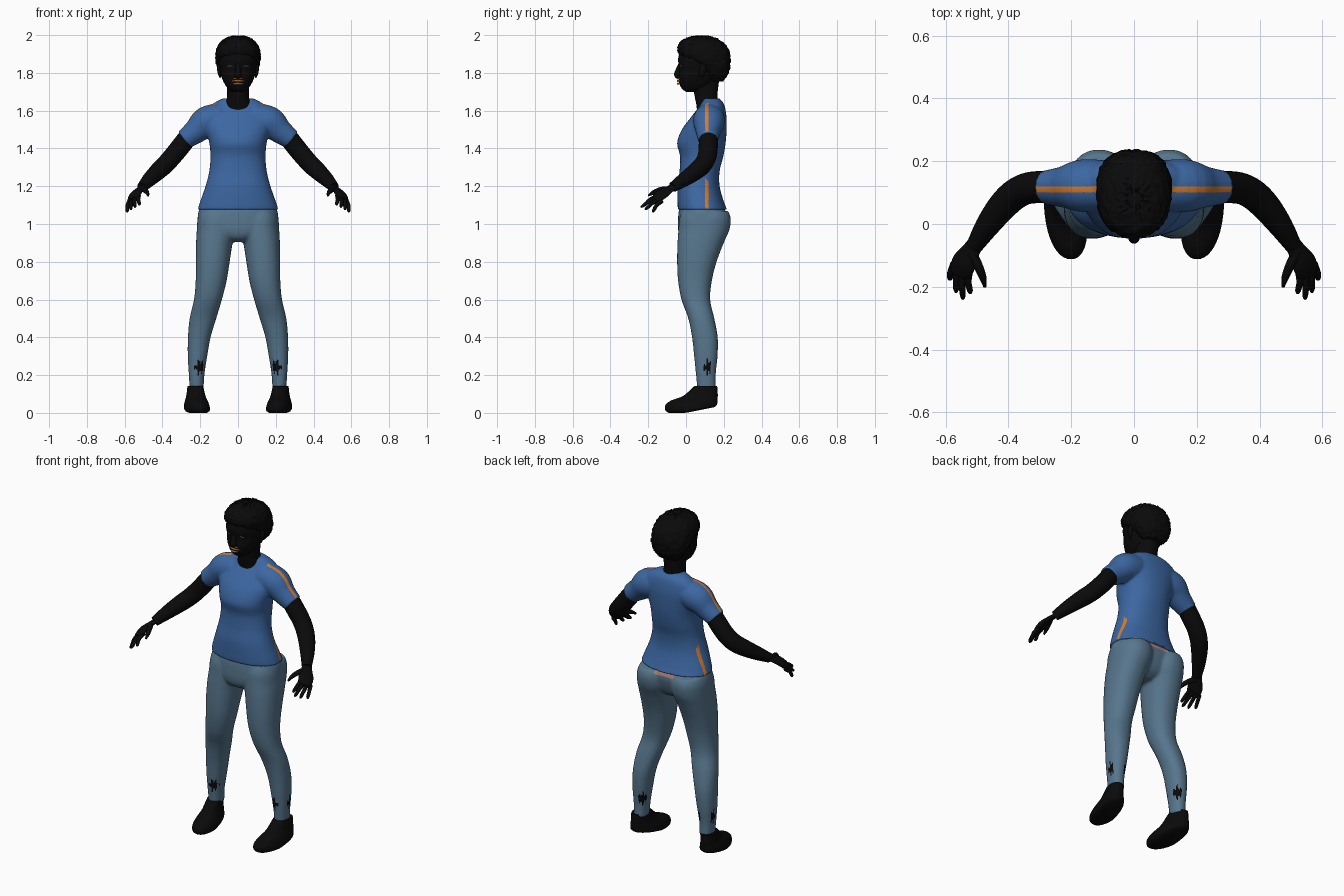
import bpy, bmesh, math, random
from mathutils import Vector

random.seed(4)
cube = bpy.data.objects.get("Cube")
if cube:
    bpy.data.objects.remove(cube)


def material(name, rgb):
    m = bpy.data.materials.new(name)
    m.use_nodes = True
    m.diffuse_color = (*rgb, 1)
    bsdf = m.node_tree.nodes["Principled BSDF"]
    bsdf.inputs["Base Color"].default_value = (*rgb, 1)
    bsdf.inputs["Roughness"].default_value = 0.8
    return m


BLACK = material("near_black", (0.003, 0.003, 0.003))
BLUE = material("shirt_blue", (0.045, 0.135, 0.36))
DENIM = material("faded_denim", (0.095, 0.18, 0.265))
ORANGE = material("orange", (0.65, 0.2, 0.03))
NAVY = material("dark_navy", (0.008, 0.006, 0.035))
PINK = material("dusty_pink", (0.45, 0.24, 0.2))
GREY = material("eye_grey", (0.25, 0.27, 0.3))


def spline(rows, steps):
    """Catmull-Rom interpolation through rows of numbers."""
    rows = [Vector(r) for r in rows]
    out = []
    for i in range(len(rows) - 1):
        a, b, c, d = rows[max(i - 1, 0)], rows[i], rows[i + 1], rows[min(i + 2, len(rows) - 1)]
        for k in range(steps):
            t = k / steps
            out.append(b + (c - a) * t / 2 + (a * 2 - b * 5 + c * 4 - d) * t * t / 2
                       + (b * 3 - a - c * 3 + d) * t ** 3 / 2)
    return out + [rows[-1]]


def skin(bm, rings, mat=0):
    """Join rings of points into a closed tube."""
    loops = [[bm.verts.new(p) for p in ring] for ring in rings]
    n = len(loops[0])
    faces = [bm.faces.new(loops[0]), bm.faces.new(loops[-1])]
    for a, b in zip(loops, loops[1:]):
        faces += [bm.faces.new((a[i], a[(i + 1) % n], b[(i + 1) % n], b[i])) for i in range(n)]
    for f in faces:
        f.material_index = mat


def stack(bm, rows, s=1, n=40, steps=5, power=0.9):
    """Horizontal rounded rings given as (z, x0, x1, y0, y1)."""
    def bend(v):
        return math.copysign(abs(v) ** power, v)
    rings = []
    for z, x0, x1, y0, y1 in spline(rows, steps):
        ring = []
        for i in range(n):
            a = math.tau * i / n
            ring.append((s * ((x0 + x1) / 2 + (x1 - x0) / 2 * bend(math.cos(a))),
                         (y0 + y1) / 2 + (y1 - y0) / 2 * bend(math.sin(a)), z))
        rings.append(ring)
    skin(bm, rings)


def tube(bm, pts, s=1, n=16, steps=4, mat=0, side=(0, 0, 1), flat=1.0):
    """Round tube through (x, y, z, radius); flat squeezes it along side."""
    path = spline(pts, steps)
    rings = []
    for i, p in enumerate(path):
        d = (path[min(i + 1, len(path) - 1)] - path[max(i - 1, 0)]).to_3d().normalized()
        u = d.cross(Vector(side)).normalized()
        v = u.cross(d)
        ring = []
        for k in range(n):
            a = math.tau * k / n
            q = p.to_3d() + p[3] * (u * math.cos(a) + v * math.sin(a) * flat)
            ring.append((q.x * s, q.y, q.z))
        rings.append(ring)
    skin(bm, rings, mat)


def finish(bm, name, mats, voxel=0):
    bmesh.ops.recalc_face_normals(bm, faces=bm.faces)
    me = bpy.data.meshes.new(name)
    bm.to_mesh(me)
    bm.free()
    ob = bpy.data.objects.new(name, me)
    bpy.context.scene.collection.objects.link(ob)
    if voxel:  # fuse overlapping volumes into one soft surface
        mod = ob.modifiers.new("fuse", 'REMESH')
        mod.mode, mod.voxel_size = 'VOXEL', voxel
        soft = ob.modifiers.new("soften", 'SMOOTH')
        soft.factor, soft.iterations = 0.5, 6
        fused = bpy.data.meshes.new_from_object(ob.evaluated_get(bpy.context.evaluated_depsgraph_get()))
        ob.modifiers.clear()
        ob.data = fused
    ob.data.materials.clear()
    for m in mats:
        ob.data.materials.append(m)
    bpy.ops.object.select_all(action='DESELECT')
    ob.select_set(True)
    bpy.context.view_layer.objects.active = ob
    bpy.ops.object.shade_smooth_by_angle(angle=math.radians(60))
    return ob


# Shirt: torso and sleeves fused
bm = bmesh.new()
torso = [(1.075, .215, -.043, .218), (1.12, .2, -.045, .2), (1.2, .172, -.045, .178), (1.28, .152, -.034, .178),
         (1.36, .146, -.032, .198), (1.43, .152, -.047, .21), (1.5, .17, -.022, .215), (1.56, .18, .022, .215),
         (1.61, .165, .06, .208), (1.642, .125, .078, .197), (1.665, .08, .09, .175)]
stack(bm, [(z, -w, w, f, b) for z, w, f, b in torso], n=56)
for s in (1, -1):
    tube(bm, [(.08, .122, 1.56, .08), (.165, .122, 1.54, .084), (.225, .118, 1.49, .066), (.286, .117, 1.445, .053)],
         s, n=32)
shirt = finish(bm, "shirt", [BLUE, BLACK, ORANGE], 0.0065)
for f in shirt.data.polygons:
    x, y, z = f.center
    f.material_index = 0
    if z > 1.612 + 7 * x * x + 0.35 * (y - 0.04):      # neckline opening
        f.material_index = 1
    elif abs(y - 0.11) < 0.0095 and abs(x) > 0.12 and f.normal.z > 0.2:   # shoulder seam
        f.material_index = 2

# Trousers: hips and legs fused
bm = bmesh.new()
hips = [(.905, .05, .0, .13), (.93, .13, -.03, .17), (.97, .205, -.042, .195), (1.03, .214, -.042, .212),
        (1.07, .208, -.038, .208), (1.1, .195, -.03, .19)]
stack(bm, [(z, -w, w, f, b) for z, w, f, b in hips])
leg = [(.125, .182, .256, .06, .158), (.2, .178, .26, .053, .157), (.3, .163, .266, .043, .167),
       (.4, .145, .265, .032, .168), (.5, .115, .256, .012, .15), (.6, .085, .233, -.024, .128),
       (.7, .06, .224, -.042, .137), (.8, .044, .224, -.047, .162), (.9, .028, .222, -.045, .2),
       (.97, .01, .218, -.04, .23), (1.03, .008, .214, -.035, .237), (1.07, .02, .2, -.02, .222)]
for s in (1, -1):
    stack(bm, leg, s)
trousers = finish(bm, "trousers", [DENIM, BLACK, PINK], 0.0075)
for f in trousers.data.polygons:
    x, y, z = f.center
    a = math.atan2(y - 0.108, abs(x) - 0.22)
    f.material_index = 0
    reach = 0.032 * math.sin(3 * a + 1) + 0.012 * math.sin(17 * a)
    if abs(z - 0.243) < reach:                         # ragged ankle patches
        f.material_index = 1
    elif abs(x) < 0.06 and y > 0.15 and z > 1.052:      # back waistband
        f.material_index = 2

# Shoes, toes pitched down from a raised heel
shoe = [(0, .172, .268, -.09, .15), (.012, .155, .286, -.108, .163), (.04, .157, .284, -.11, .167),
        (.065, .165, .276, -.08, .168), (.09, .172, .268, -.015, .168), (.142, .178, .26, .045, .165)]
for s, name in ((1, "left_shoe"), (-1, "right_shoe")):
    bm = bmesh.new()
    stack(bm, shoe, s)
    for v in bm.verts:
        v.co.x += s * 0.12 * (v.co.y - 0.05)
        v.co.z += 0.2 * max(0, v.co.y) * (1 - v.co.z / 0.142)
    finish(bm, name, [BLACK])

# Arms with palms, fingers and thumbs
tips = [(.522, -.222, 1.102), (.546, -.24, 1.09), (.568, -.218, 1.077), (.588, -.178, 1.064)]
for s, name in ((1, "left_arm"), (-1, "right_arm")):
    bm = bmesh.new()
    tube(bm, [(.25, .12, 1.48, .05), (.3, .118, 1.415, .051), (.345, .112, 1.36, .05), (.385, .09, 1.315, .049),
              (.425, .05, 1.278, .046), (.47, -.01, 1.235, .038), (.508, -.07, 1.195, .027)], s, n=24)
    tube(bm, [(.5, -.055, 1.203, .026), (.522, -.09, 1.183, .032), (.542, -.125, 1.16, .042),
              (.553, -.153, 1.138, .038), (.556, -.165, 1.13, .028)], s, n=20, side=(.55, -.3, .8), flat=.42)
    for i, tip in enumerate(tips):
        base = Vector((.526 + .016 * i, -.145 + .006 * i, 1.15 - .009 * i))
        tip = Vector(tip)
        mid = base.lerp(tip, .5) + Vector((.004, -.004, .005))
        tube(bm, [(*base, .012), (*base.lerp(mid, .5), .0115)], s, 10, mat=0)
        tube(bm, [(*base.lerp(mid, .4), .0115), (*mid, .0105), (*base.lerp(tip, .88), .009), (*tip, .004)],
             s, 10, mat=1)
    tube(bm, [(.518, -.09, 1.185, .016), (.498, -.13, 1.182, .015), (.482, -.17, 1.168, .012),
              (.475, -.2, 1.15, .005)], s, 10, mat=1)
    finish(bm, name, [BLACK, NAVY])

# Head: neck, face, nose and ears
bm = bmesh.new()
neck = [(1.58, .07, .06, .17), (1.63, .068, .055, .17), (1.67, .058, .047, .166), (1.72, .058, .04, .17),
        (1.79, .06, .04, .18)]
face = [(1.7, .03, .0, .07), (1.713, .05, -.018, .11), (1.74, .07, -.034, .15), (1.78, .088, -.038, .17),
        (1.82, .096, -.034, .19), (1.87, .1, -.042, .2), (1.92, .085, -.03, .19)]
for rows in (neck, face):
    stack(bm, [(z, -w, w, f, b) for z, w, f, b in rows])
tube(bm, [(0, -.028, 1.85, .01), (0, -.042, 1.815, .013), (0, -.045, 1.79, .018), (0, -.035, 1.775, .012)],
     side=(1, 0, 0))
for s in (1, -1):
    tube(bm, [(.094, .08, 1.775, .008), (.1, .085, 1.8, .016), (.102, .09, 1.83, .018), (.098, .09, 1.85, .008)],
         s, side=(1, 0, 0), flat=.5)
finish(bm, "head", [BLACK])

# Curly hair cap, roughened into small tufts
bm = bmesh.new()
hair = [(1.755, .06, .13, .19), (1.79, .09, .1, .218), (1.84, .112, .05, .232), (1.89, .118, -.03, .233),
        (1.935, .108, -.042, .216), (1.97, .082, -.02, .182), (1.988, .05, .02, .14), (1.994, .02, .06, .1)]
stack(bm, [(z, -w, w, f, b) for z, w, f, b in hair], n=64)
bm.normal_update()
for v in bm.verts:
    v.co += v.normal * random.uniform(-.004, .006)
finish(bm, "curly_hair", [BLACK])

# Lips and eye slits
bm = bmesh.new()
for z, w in ((1.77, .022), (1.757, .032), (1.742, .024)):
    tube(bm, [(-w, -.033, z, .003), (0, -.042, z + .001, .0055), (w, -.033, z, .003)], n=10)
finish(bm, "lips", [ORANGE])
bm = bmesh.new()
for s in (1, -1):
    tube(bm, [(.026, -.031, 1.835, .002), (.04, -.028, 1.837, .003), (.054, -.022, 1.835, .002)], s, 8)
finish(bm, "eyes", [GREY])
